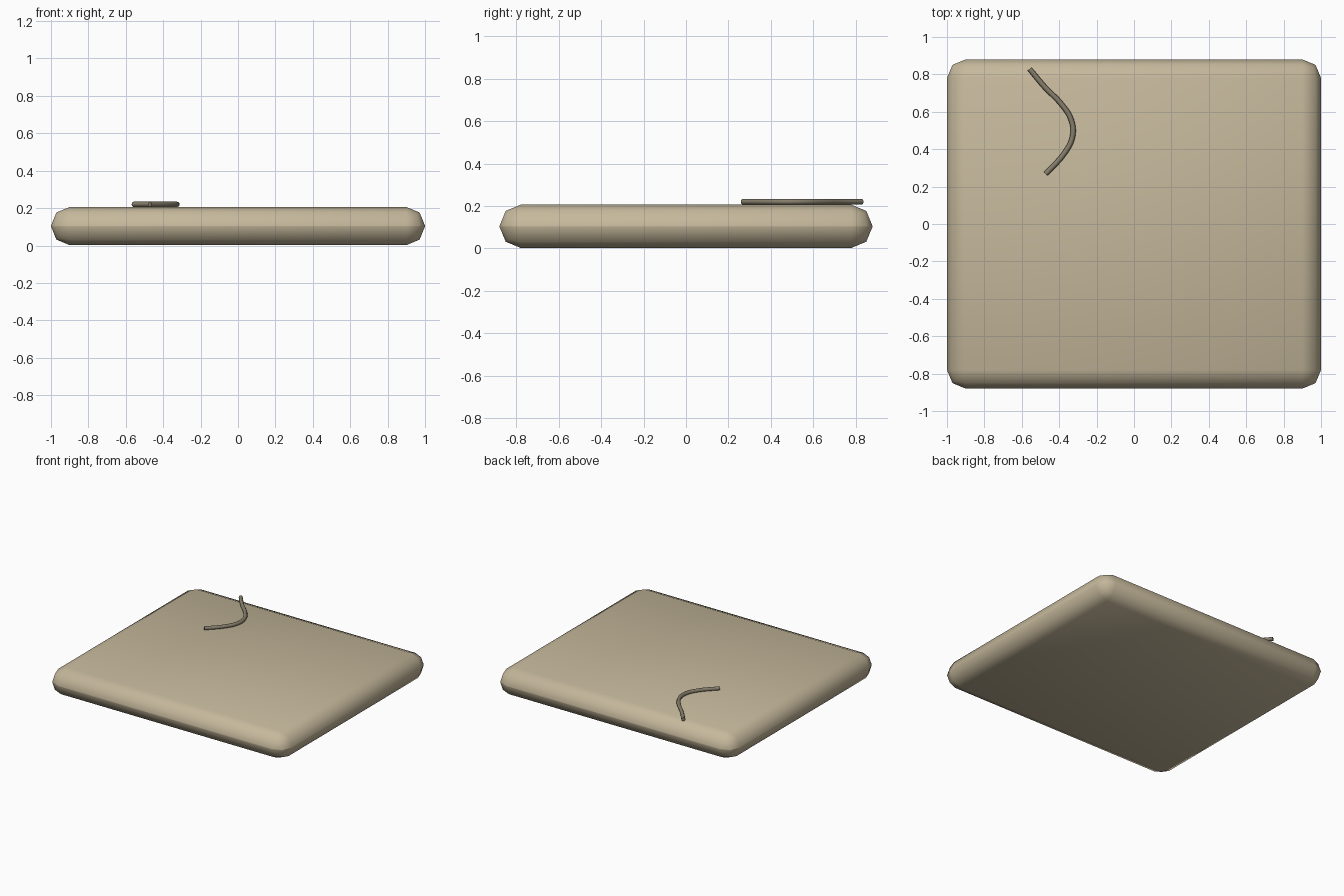
import bpy

if "Cube" in bpy.data.objects:
    bpy.data.objects.remove(bpy.data.objects["Cube"])

# materials
def material(name, color):
    m = bpy.data.materials.new(name)
    m.diffuse_color = color
    m.use_nodes = True
    m.node_tree.nodes["Principled BSDF"].inputs["Base Color"].default_value = m.diffuse_color
    return m

tan = material("tan", (0.56, 0.48, 0.33, 1))
brown = material("brown", (0.24, 0.21, 0.15, 1))

# cushion-like slab, bevelled to a ridge at half height
bpy.ops.mesh.primitive_cube_add(size=1, location=(0, 0, 0.104))
slab = bpy.context.object
slab.name = "slab"
slab.scale = (2, 1.76, 0.204)
bpy.ops.object.transform_apply(location=False, rotation=False, scale=True)
slab.data.materials.append(tan)
bevel = slab.modifiers.new("rounded_edges", 'BEVEL')
bevel.width = 0.1
bevel.segments = 2
bevel.limit_method = 'NONE'
bpy.ops.object.modifier_apply(modifier=bevel.name)
bpy.ops.object.shade_smooth()

# curved cord lying on top
path = [(-0.558, 0.829), (-0.478, 0.733), (-0.385, 0.637), (-0.335, 0.555),
        (-0.328, 0.47), (-0.367, 0.385), (-0.472, 0.268)]
data = bpy.data.curves.new("cord", 'CURVE')
data.dimensions = '3D'
data.bevel_depth = 0.014
data.bevel_resolution = 2
data.resolution_u = 4
data.use_fill_caps = True
spline = data.splines.new('BEZIER')
spline.bezier_points.add(len(path) - 1)
for point, (x, y) in zip(spline.bezier_points, path):
    point.co = (x, y, 0.22)
    point.handle_left_type = point.handle_right_type = 'AUTO'
cord = bpy.data.objects.new("cord", data)
bpy.context.collection.objects.link(cord)
data.materials.append(brown)
